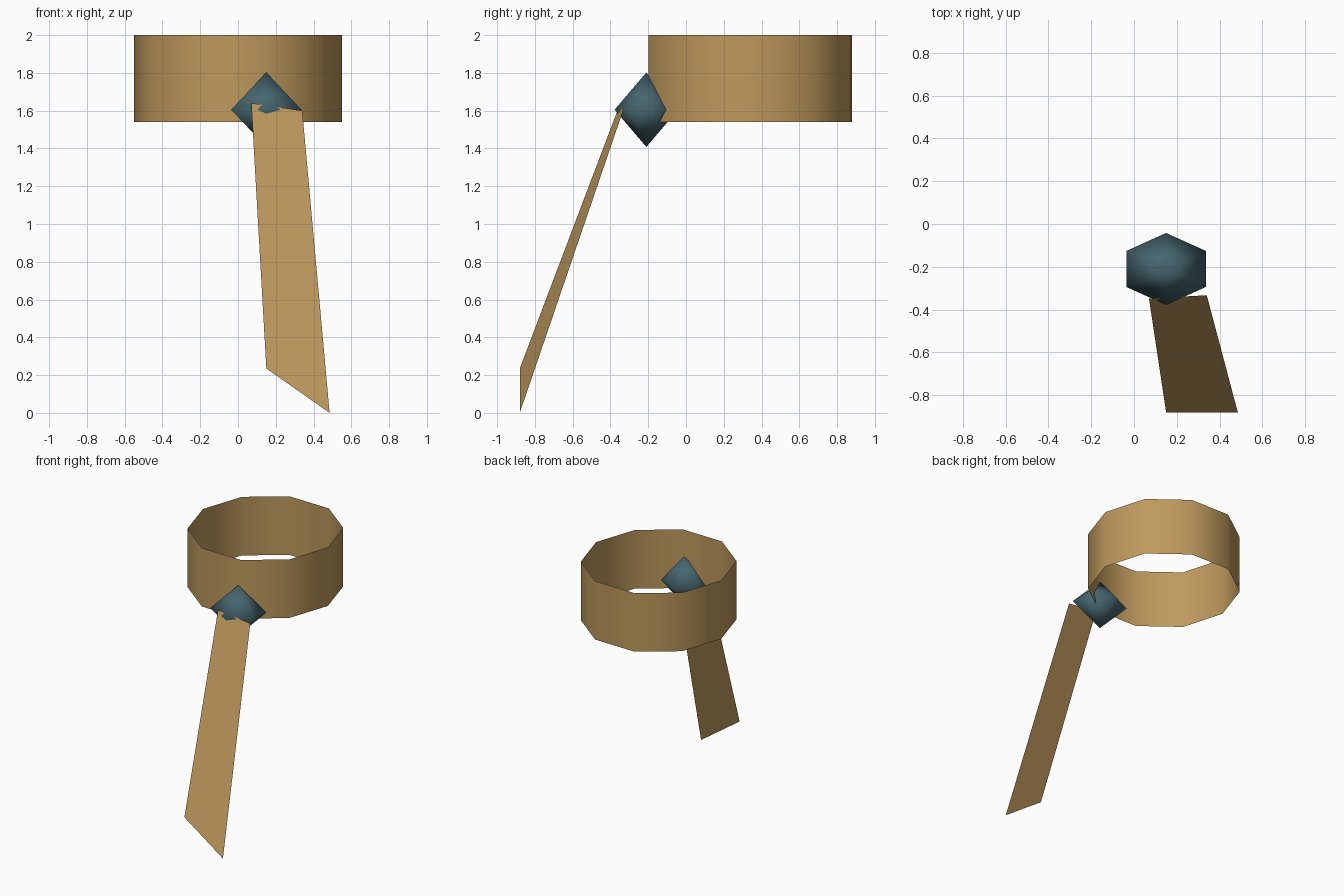
import bpy, bmesh, math
from mathutils import Matrix

cube = bpy.data.objects.get("Cube")
if cube:
    bpy.data.objects.remove(cube)


def make_material(name, color):
    mat = bpy.data.materials.new(name)
    mat.use_nodes = True
    mat.diffuse_color = (*color, 1)
    mat.node_tree.nodes["Principled BSDF"].inputs["Base Color"].default_value = (*color, 1)
    return mat


def make_object(name, bm, mat):
    for face in bm.faces:
        face.smooth = True
    mesh = bpy.data.meshes.new(name)
    bm.to_mesh(mesh)
    bm.free()
    mesh.materials.append(mat)
    obj = bpy.data.objects.new(name, mesh)
    bpy.context.collection.objects.link(obj)
    return obj


tan = make_material("tan", (0.52, 0.32, 0.11))
slate = make_material("slate_teal", (0.06, 0.13, 0.155))

# Open ten-sided band, no thickness
bm = bmesh.new()
bmesh.ops.create_cone(bm, cap_ends=False, segments=10, radius1=1, radius2=1, depth=0.46)
turn = Matrix.Rotation(math.radians(-1), 4, 'Z')
has_x_vertex = any(v.co.x > 0.999 for v in bm.verts)
if not has_x_vertex:
    turn = turn @ Matrix.Rotation(math.pi / 10, 4, 'Z')
bm.transform(Matrix.Translation((0, 0.34, 1.77)) @ Matrix.Diagonal((0.55, 0.563, 1, 1)) @ turn)
make_object("band", bm, tan)

# Six-sided double-pointed gem
bm = bmesh.new()
bmesh.ops.create_uvsphere(bm, u_segments=6, v_segments=2, radius=1)
bm.transform(Matrix.Translation((0.15, -0.21, 1.605)) @ Matrix.Diagonal((0.215, 0.168, 0.197, 1)))
make_object("gem", bm, slate)

# Slightly twisted hanging strip
bm = bmesh.new()
corners = [(0.07, -0.348, 1.64), (0.15, -0.88, 0.235),
           (0.485, -0.88, 0.0), (0.34, -0.333, 1.6)]
bm.faces.new([bm.verts.new(c) for c in corners])
make_object("hanging_strip", bm, tan)
